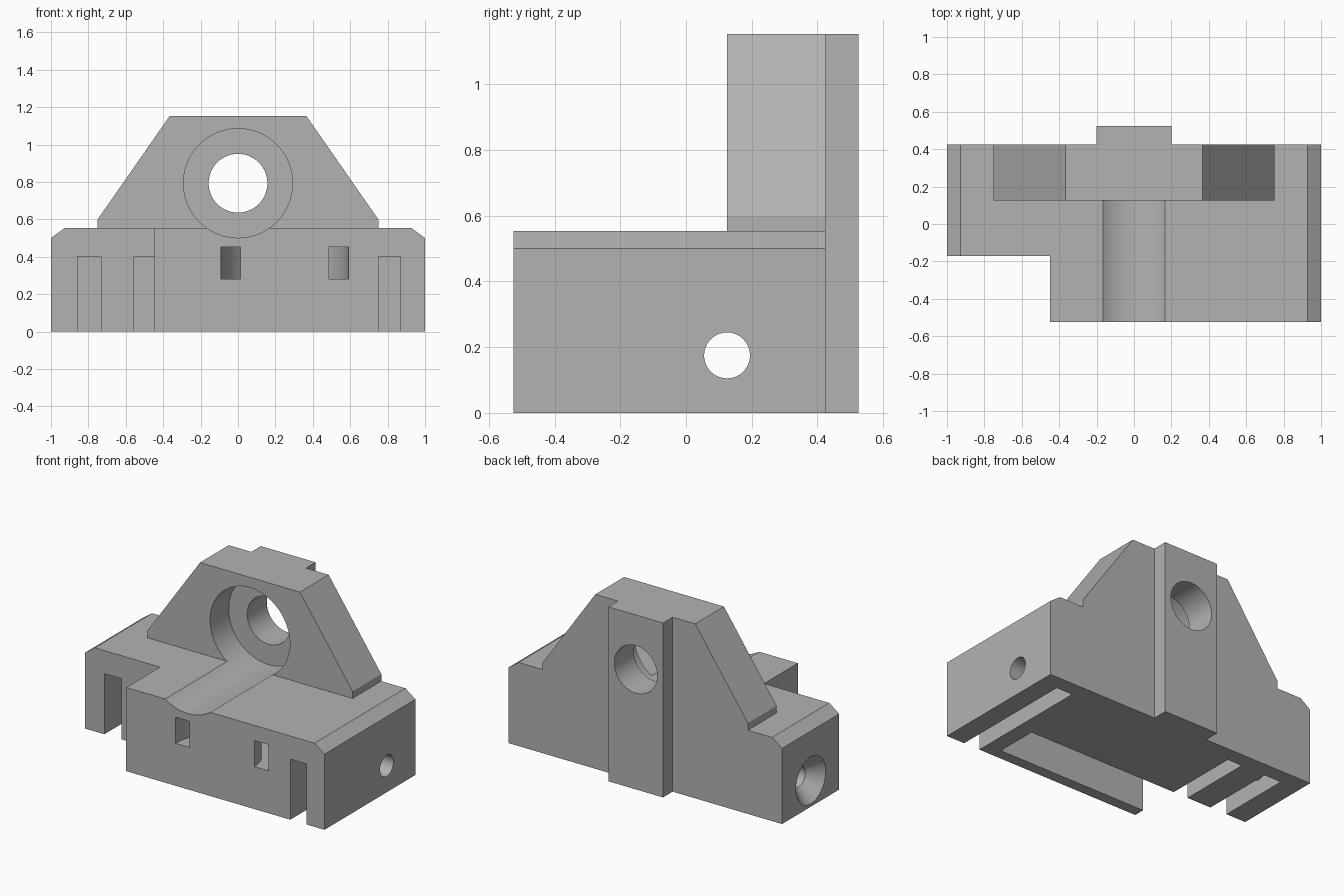
import bpy, bmesh, math
from mathutils import Vector

cube = bpy.data.objects.get("Cube")
if cube:
    bpy.data.objects.remove(cube, do_unlink=True)

grey = bpy.data.materials.new("plain_grey")
grey.use_nodes = True
COLOUR = (0.45, 0.45, 0.45, 1)
grey.diffuse_color = COLOUR
grey.node_tree.nodes["Principled BSDF"].inputs["Base Color"].default_value = COLOUR

FRONT, BACK, RIB_BACK = -0.525, 0.425, 0.525
BASE_TOP, TOP = 0.553, 1.153
BORE_Z = 0.793


def place(axis, a, b, c):
    """Point from profile coordinates a, b and a distance c along the axis."""
    return {"x": (c, a, b), "y": (a, c, b), "z": (a, b, c)}[axis]


def loft(name, axis, start, end, lo, hi):
    """Solid between two matching profiles set along an axis."""
    bm = bmesh.new()
    one = [bm.verts.new(place(axis, a, b, lo)) for a, b in start]
    two = [bm.verts.new(place(axis, a, b, hi)) for a, b in end]
    bm.faces.new(one)
    bm.faces.new(two)
    for i in range(len(one)):
        j = (i + 1) % len(one)
        bm.faces.new((one[i], one[j], two[j], two[i]))
    bmesh.ops.recalc_face_normals(bm, faces=bm.faces)
    mesh = bpy.data.meshes.new(name)
    bm.to_mesh(mesh)
    bm.free()
    mesh.materials.append(grey)
    obj = bpy.data.objects.new(name, mesh)
    bpy.context.collection.objects.link(obj)
    return obj


def prism(name, axis, profile, lo, hi):
    return loft(name, axis, profile, profile, lo, hi)


def box(name, x, y, z):
    return prism(name, "z", [(x[0], y[0]), (x[1], y[0]), (x[1], y[1]), (x[0], y[1])], *z)


def arc(a, b, r, start=0.0, sweep=math.tau, n=64, closed=True):
    steps = n if closed else n - 1
    return [(a + r * math.cos(start + sweep * i / steps),
             b + r * math.sin(start + sweep * i / steps)) for i in range(n)]


def mirrored(half):
    return half + [(-a, b) for a, b in reversed(half)]


# Chamfered base block, sloping bearing tower and rear guide rib
body = prism("mounting_block", "y",
             mirrored([(1, 0), (1, 0.5), (0.927, BASE_TOP)]), FRONT, BACK)
tower = prism("bearing_tower", "y",
              mirrored([(0.75, 0.3), (0.75, 0.6), (0.365, TOP)]), 0.125, BACK)
rib = box("guide_rib", (-0.2, 0.2), (0.3, RIB_BACK), (0, TOP))
joins = [tower, rib]

cuts = [
    # Front corner notch
    box("corner_notch", (-1.2, -0.45), (-0.8, -0.172), (-0.2, 0.8)),
    # Wide bore with its groove, and the shaft hole behind it
    prism("bore_groove", "y", arc(0, BORE_Z, 0.292), -0.8, 0.32),
    prism("shaft_hole", "y", arc(0, BORE_Z, 0.157), 0.2, 0.8),
    # Cross hole and its flared mouth
    prism("cross_hole", "x", arc(0.125, 0.175, 0.07, n=32), -1.2, 1.2),
    loft("flared_mouth", "x", arc(0.125, 0.175, 0.165, n=32),
         arc(0.125, 0.175, 0.07, n=32), -1.01, -0.91),
    # Underside pocket, open at the notch
    box("underside_pocket", (-0.6, 0.645), (-0.453, -0.172), (-0.2, 0.23)),
]
# Slots open to the front and the underside
for i, span in enumerate([(-0.857, -0.733), (-0.557, -0.45), (0.75, 0.868)]):
    front = -0.172 if i == 1 else -0.8
    cuts.append(box(f"slot_{i}", span, (front - 0.01, 0.325), (-0.2, 0.4)))

# Curved tie channel opening as two windows in the front
outer = arc(0.25, FRONT, 0.34, 0, math.pi, 33, False)
inner = arc(0.25, FRONT, 0.237, math.pi, -math.pi, 33, False)
tail = FRONT - 0.1
ring = outer + [(outer[-1][0], tail), (inner[0][0], tail)] + inner
ring += [(inner[-1][0], tail), (outer[0][0], tail)]
cuts.append(prism("tie_channel", "z", ring, 0.28, 0.453))

# Combine everything into one solid
for helper in joins + cuts:
    helper.hide_render = True
    mod = body.modifiers.new(helper.name, "BOOLEAN")
    mod.operation = "UNION" if helper in joins else "DIFFERENCE"
    mod.solver = "EXACT"
    mod.object = helper
bpy.context.view_layer.update()
graph = bpy.context.evaluated_depsgraph_get()
solid = bpy.data.meshes.new_from_object(body.evaluated_get(graph))
body.modifiers.clear()
body.data = solid
for helper in joins + cuts:
    bpy.data.objects.remove(helper, do_unlink=True)

# Smooth bores with sharp edges
for obj in bpy.context.selected_objects:
    obj.select_set(False)
body.select_set(True)
bpy.context.view_layer.objects.active = body
bpy.ops.object.shade_smooth_by_angle(angle=math.radians(25))
